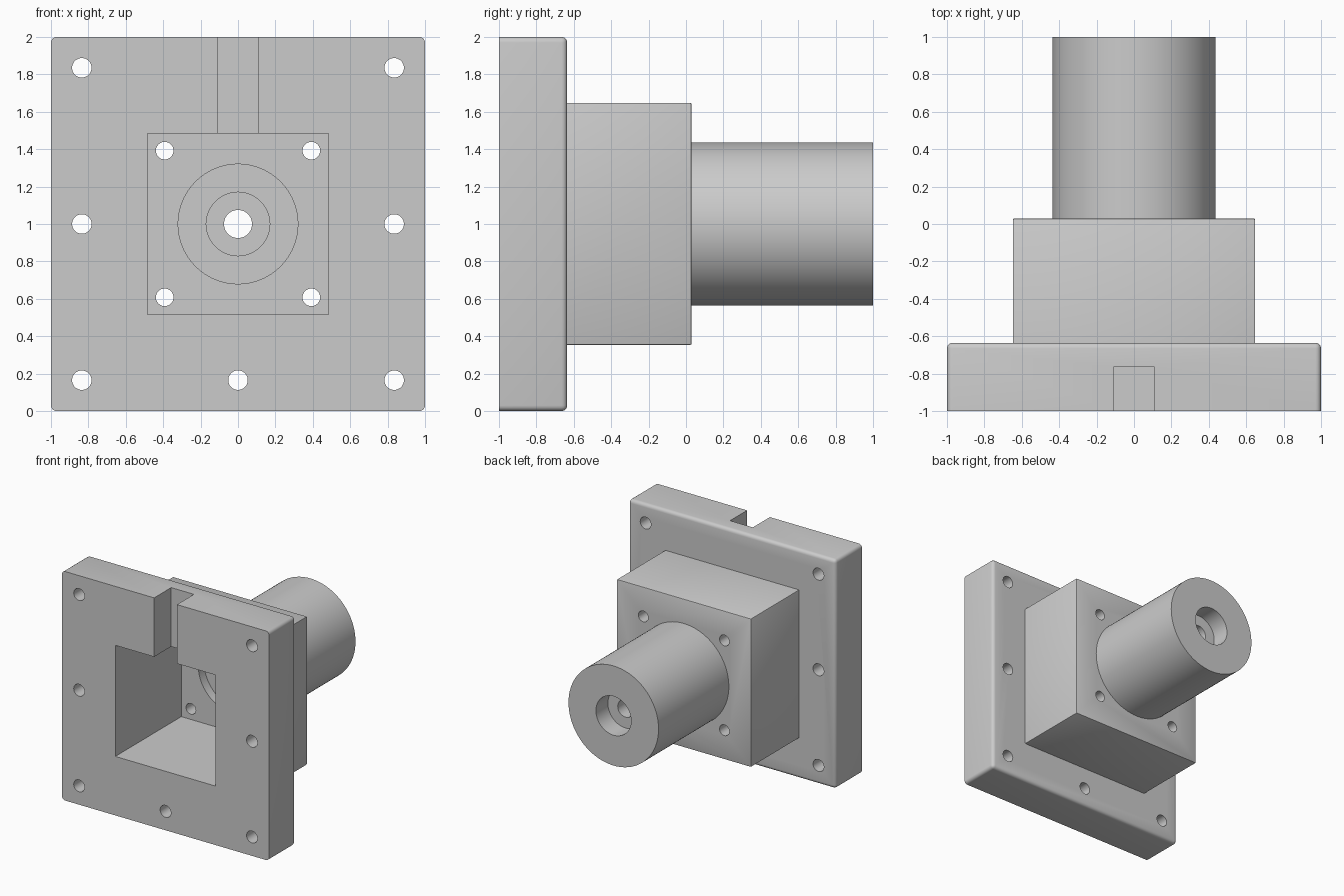
import bpy
import bmesh
from math import radians, pi
from mathutils import Matrix, Vector

if "Cube" in bpy.data.objects:
    bpy.data.objects.remove(bpy.data.objects["Cube"], do_unlink=True)

grey = bpy.data.materials.new("plain_grey")
grey.use_nodes = True
grey.diffuse_color = (0.6, 0.6, 0.6, 1)
grey.node_tree.nodes["Principled BSDF"].inputs["Base Color"].default_value = grey.diffuse_color
MID = 1.0       # height of the bore axis
FRONT = -1.0    # mounting face


def finish(bm, name):
    mesh = bpy.data.meshes.new(name)
    bm.to_mesh(mesh)
    bm.free()
    mesh.materials.append(grey)
    obj = bpy.data.objects.new(name, mesh)
    bpy.context.collection.objects.link(obj)
    return obj


def block(name, x, y, z, bevel=0, segments=3):
    """Box between ranges; all edges are rounded except those of the front face."""
    bm = bmesh.new()
    ranges = (x, y, z)
    size = [b - a for a, b in ranges]
    centre = Vector([(a + b) / 2 for a, b in ranges])
    bmesh.ops.create_cube(bm, size=1, matrix=Matrix.Translation(centre) @ Matrix.Diagonal((*size, 1)))
    if bevel:
        edges = [e for e in bm.edges if max(v.co.y for v in e.verts) > centre.y]
        bmesh.ops.bevel(bm, geom=edges, offset=bevel, segments=segments, profile=0.5, affect='EDGES')
    return finish(bm, name)


def rod(name, radius, y, x=0, z=MID, sides=48):
    """Cylinder along y."""
    bm = bmesh.new()
    place = Matrix.Translation((x, (y[0] + y[1]) / 2, z)) @ Matrix.Rotation(pi / 2, 4, 'X')
    bmesh.ops.create_cone(bm, cap_ends=True, segments=sides, radius1=radius, radius2=radius,
                          depth=y[1] - y[0], matrix=place)
    return finish(bm, name)


def combine(target, tool, operation):
    mod = target.modifiers.new(operation.lower(), 'BOOLEAN')
    mod.operation = operation
    mod.solver = 'EXACT'
    mod.object = tool
    bpy.context.view_layer.objects.active = target
    bpy.ops.object.modifier_apply(modifier=mod.name)
    bpy.data.objects.remove(tool, do_unlink=True)


# Flange, square housing and round barrel, joined into one solid
body = block("flanged_housing", (-1, 1), (FRONT, -0.635), (0, 2), 0.03, 4)
combine(body, block("housing", (-0.648, 0.648), (-0.8, 0.03), (0.353, 1.648), 0.008, 2), 'UNION')
combine(body, rod("barrel", 0.435, (-0.05, 1), sides=96), 'UNION')

# Square pocket and the slot leading up from it
cutters = [
    block("pocket", (-0.485, 0.485), (-1.1, -0.09), (MID - 0.485, MID + 0.485)),
    block("slot", (-0.11, 0.11), (-1.1, -0.765), (1.4, 2.1)),
]

# Stepped central bore: shallow recess, seats at both ends, shaft hole
cutters += [
    rod("recess", 0.32, (-0.3, -0.01), sides=96),
    rod("front_seat", 0.17, (-0.3, 0.155), sides=64),
    rod("rear_seat", 0.17, (0.835, 1.1), sides=64),
    rod("shaft_hole", 0.075, (-0.3, 1.05)),
]

# Bolt holes: flange rim (none above the slot) and housing corners
for i in (-1, 0, 1):
    for j in (-1, 0, 1):
        if i or j == -1:
            cutters.append(rod("flange_hole", 0.052, (-1.1, -0.55), i * 0.835, MID + j * 0.835))
        if i and j:
            cutters.append(rod("corner_hole", 0.047, (-0.3, 0.2), i * 0.392, MID + j * 0.392))

for cutter in cutters:
    combine(body, cutter, 'DIFFERENCE')

# Smooth curved walls, sharp edges elsewhere
bpy.ops.object.select_all(action='DESELECT')
body.select_set(True)
bpy.context.view_layer.objects.active = body
bpy.ops.object.shade_smooth_by_angle(angle=radians(30))
